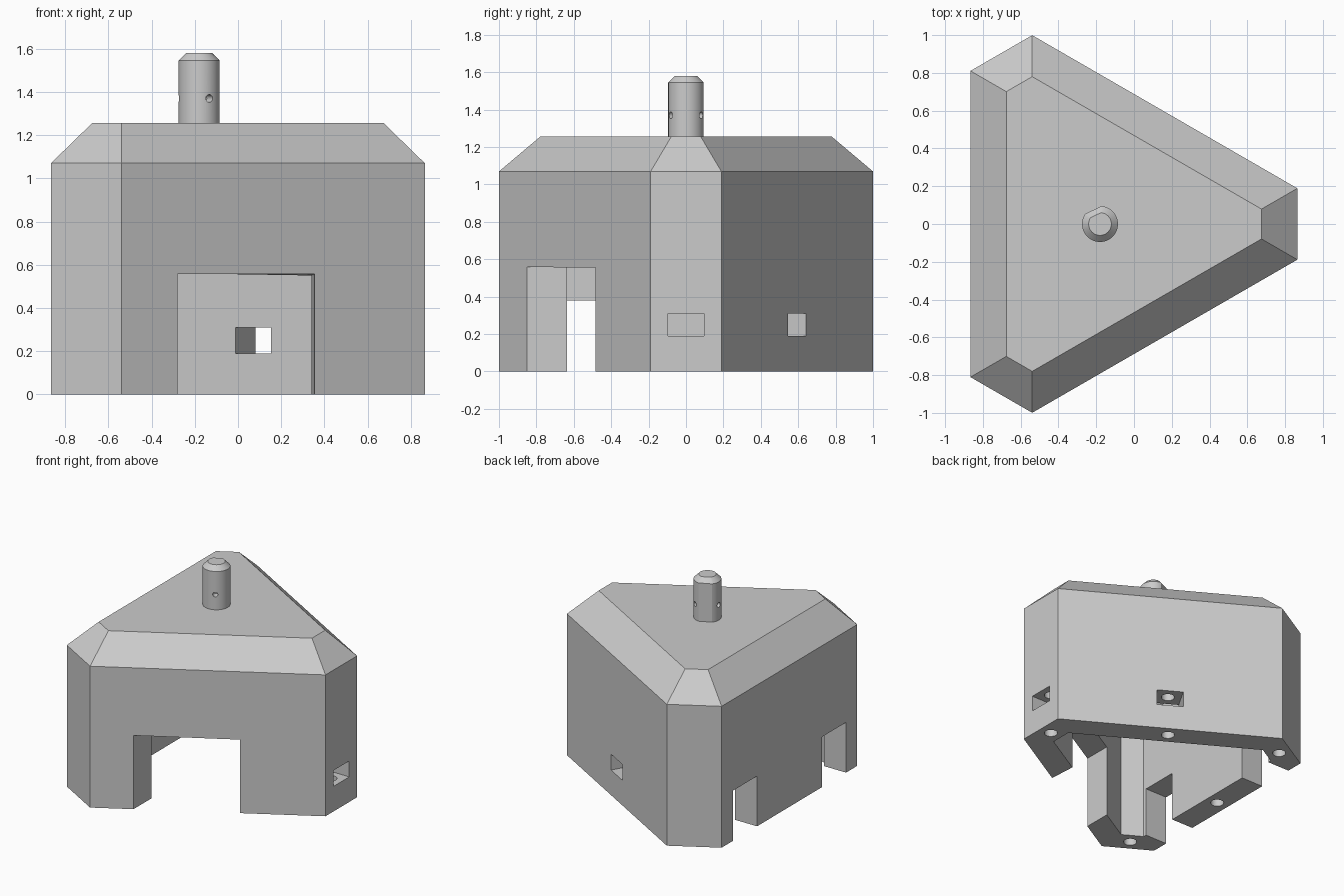
import bpy, bmesh
from math import cos, sin, tan, radians, pi
from mathutils import Matrix, Vector

if "Cube" in bpy.data.objects:
    bpy.data.objects.remove(bpy.data.objects["Cube"], do_unlink=True)

CX = -0.18                      # axis of the three-fold shape
WALL, CORNER, THICK = 0.686, 1.045, 0.186
EAVE, TOP, SLOPE = 1.07, 1.255, 0.19

grey = bpy.data.materials.new("plain grey")
grey.use_nodes = True
grey.diffuse_color = (0.6, 0.6, 0.6, 1)
grey.node_tree.nodes["Principled BSDF"].inputs["Base Color"].default_value = (0.6, 0.6, 0.6, 1)


def make(name, bm):
    bmesh.ops.recalc_face_normals(bm, faces=bm.faces)
    mesh = bpy.data.meshes.new(name)
    bm.to_mesh(mesh)
    bm.free()
    mesh.materials.append(grey)
    obj = bpy.data.objects.new(name, mesh)
    bpy.context.collection.objects.link(obj)
    return obj


def loft(name, rings):
    """Closed solid through rings of equal point count."""
    bm = bmesh.new()
    loops = [[bm.verts.new(p) for p in ring] for ring in rings]
    n = len(loops[0])
    for low, high in zip(loops, loops[1:]):
        for i in range(n):
            j = (i + 1) % n
            bm.faces.new((low[i], low[j], high[j], high[i]))
    bm.faces.new(loops[0][::-1])
    bm.faces.new(loops[-1])
    return make(name, bm)


def hexagon(inset, z):
    """Triangle with cut corners, moved inwards by inset."""
    wall, corner = WALL - inset, CORNER - inset
    half = (2 * wall - corner) * tan(pi / 6)
    points = []
    for deg in (0, 120, 240):
        a = radians(deg)
        for side in (-half, half):
            points.append((CX + corner * cos(a) - side * sin(a),
                           corner * sin(a) + side * cos(a), z))
    return points


def box(name, low, high, deg=0):
    """Box given in a frame turned about the axis."""
    bm = bmesh.new()
    bmesh.ops.create_cube(bm, size=1)
    low, high = Vector(low), Vector(high)
    frame = Matrix.Translation((CX, 0, 0)) @ Matrix.Rotation(radians(deg), 4, 'Z')
    bm.transform(frame @ Matrix.Translation((low + high) / 2)
                 @ Matrix.Diagonal((*(high - low), 1)))
    return make(name, bm)


def rod(name, radius, length, matrix):
    bm = bmesh.new()
    bmesh.ops.create_cone(bm, cap_ends=True, segments=24, radius1=radius,
                          radius2=radius, depth=length, matrix=matrix)
    return make(name, bm)


def cut(obj, cutters):
    for c in cutters:
        c.hide_render = True
        mod = obj.modifiers.new("cut", 'BOOLEAN')
        mod.operation, mod.solver, mod.object = 'DIFFERENCE', 'EXACT', c
    bpy.context.view_layer.update()
    graph = bpy.context.evaluated_depsgraph_get()
    mesh = bpy.data.meshes.new_from_object(obj.evaluated_get(graph))
    obj.modifiers.clear()
    obj.data = mesh
    for c in cutters:
        bpy.data.objects.remove(c, do_unlink=True)


# Hollow housing with a sloped roof edge
housing = loft("housing", [hexagon(0, 0), hexagon(0, EAVE), hexagon(SLOPE, TOP)])
cutters = [loft("cavity", [hexagon(THICK, -0.1), hexagon(THICK, 0.993),
                           hexagon(THICK + 0.077, EAVE)])]

# Doorway, slightly flared outwards
door_rings = []
for y, right, top in ((-1.2, 0.36, 0.56), (-0.48, 0.354, 0.556), (-0.1, 0.33, 0.545)):
    door_rings.append([(-0.28, y, -0.1), (right, y, -0.1), (right, y, top), (-0.28, y, top)])
cutters.append(loft("doorway", door_rings))

# Two slots at the foot of the flat wall
for low, high in ((-0.677, -0.387), (0.387, 0.677)):
    cutters.append(box("slot", (-0.8, low, -0.1), (-0.45, high, 0.38)))

# Windows with an upright screw hole in each, in two walls and three corners
for deg in (60, 180, 0, 120, 240):
    face = WALL if deg in (60, 180) else CORNER
    cutters.append(box("window", (face - 0.22, -0.095, 0.19), (face + 0.1, 0.095, 0.31), deg))
    a, d = radians(deg), face - THICK / 2
    cutters.append(rod("screw_hole", 0.047, 0.6, Matrix.Translation(
        (CX + d * cos(a), d * sin(a), 0.15))))
cut(housing, cutters)


# Peg with one flat side and a chamfered tip
def peg_ring(radius, z):
    angles = [radians(d) for d in range(0, 360, 5) if not 85 < d < 145]
    return [(CX + radius * cos(a), radius * sin(a), z) for a in angles]


peg = loft("peg", [peg_ring(0.095, TOP - 0.02), peg_ring(0.095, 1.545), peg_ring(0.06, 1.58)])
holes = []
for deg in (60, 180, 300):
    holes.append(rod("peg_hole", 0.018, 0.12,
                     Matrix.Translation((CX, 0, 1.37)) @ Matrix.Rotation(radians(deg), 4, 'Z')
                     @ Matrix.Translation((0.1, 0, 0)) @ Matrix.Rotation(pi / 2, 4, 'Y')))
cut(peg, holes)

# Smooth round parts, keep edges sharp
for obj in (housing, peg):
    bpy.ops.object.select_all(action='DESELECT')
    obj.select_set(True)
    bpy.context.view_layer.objects.active = obj
    bpy.ops.object.shade_smooth_by_angle(angle=radians(25))
